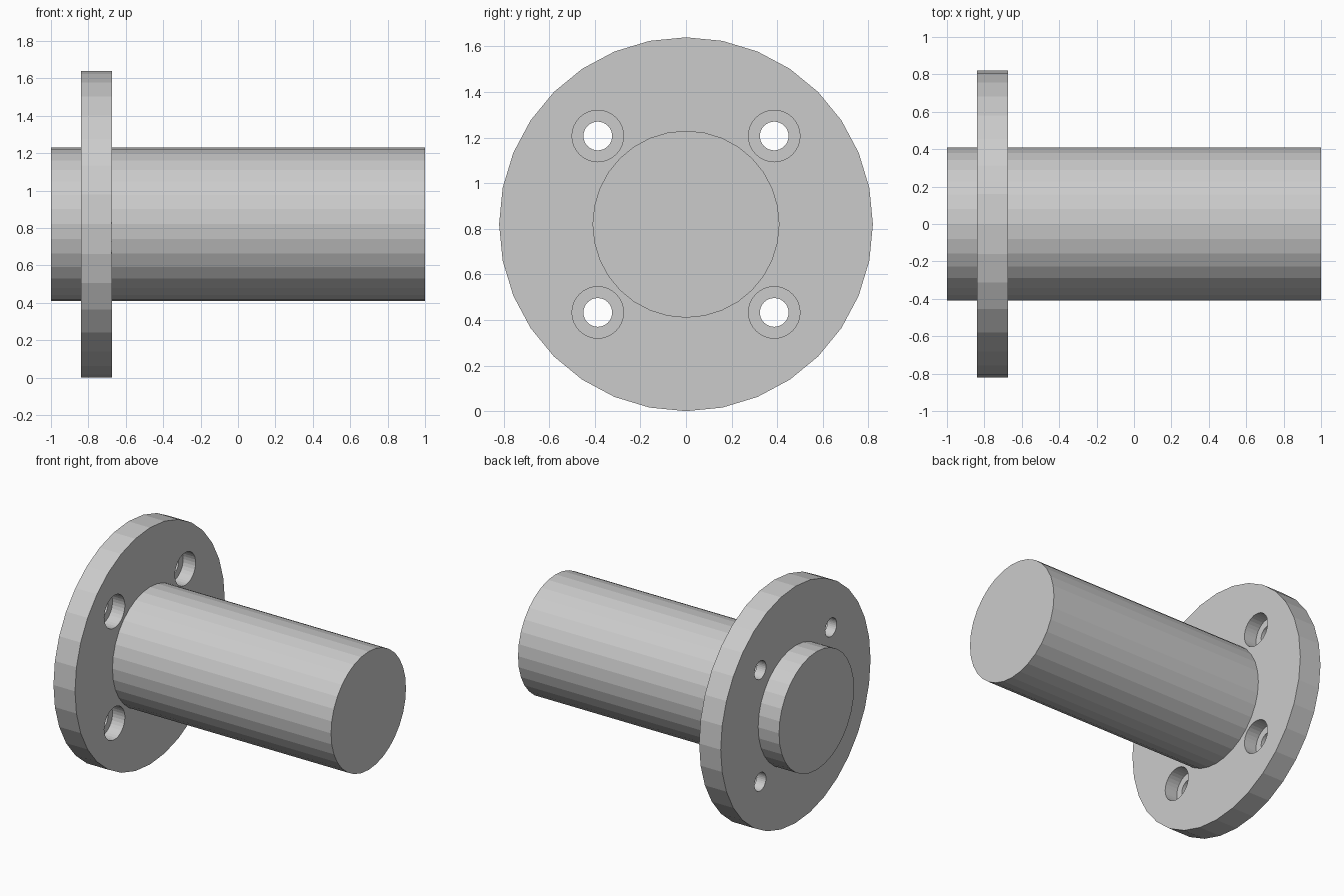
import bpy
from math import pi

if "Cube" in bpy.data.objects:
    bpy.data.objects.remove(bpy.data.objects["Cube"])

R = 0.82            # flange radius, also the axis height
SHAFT_R = 0.41
FLANGE_X = (-0.84, -0.675)
PITCH = 0.387       # bolt hole offset in y and z
BORE_DEPTH = 0.095


def x_cylinder(name, radius, x0, x1, y=0.0, z=R, sides=32):
    """Cylinder lying along x between x0 and x1."""
    bpy.ops.mesh.primitive_cylinder_add(
        vertices=sides, radius=radius, depth=x1 - x0,
        location=((x0 + x1) / 2, y, z), rotation=(0, pi / 2, 0))
    obj = bpy.context.object
    obj.name = name
    return obj


def cut(target, cutter):
    """Subtract the cutter, apply, and discard it."""
    mod = target.modifiers.new("cut", 'BOOLEAN')
    mod.operation = 'DIFFERENCE'
    mod.solver = 'EXACT'
    mod.object = cutter
    bpy.context.view_layer.objects.active = target
    bpy.ops.object.modifier_apply(modifier=mod.name)
    bpy.data.objects.remove(cutter, do_unlink=True)


# Round mounting flange
flange = x_cylinder("flange", R, *FLANGE_X)

# Four counterbored bolt holes, wide side facing the long end of the shaft
for sy in (-1, 1):
    for sz in (-1, 1):
        y, z = sy * PITCH, R + sz * PITCH
        cut(flange, x_cylinder("bolt_hole", 0.063, -1.0, -0.5, y, z))
        cut(flange, x_cylinder("counterbore", 0.113,
                               FLANGE_X[1] - BORE_DEPTH, -0.5, y, z))

# Shaft body: joined to the flange as one solid
shaft = x_cylinder("shaft", SHAFT_R, -1.0, 1.0)
mod = flange.modifiers.new("join_shaft", 'BOOLEAN')
mod.operation = 'UNION'
mod.solver = 'EXACT'
mod.object = shaft
bpy.context.view_layer.objects.active = flange
bpy.ops.object.modifier_apply(modifier=mod.name)
bpy.data.objects.remove(shaft, do_unlink=True)
flange.name = "flanged_bushing"
